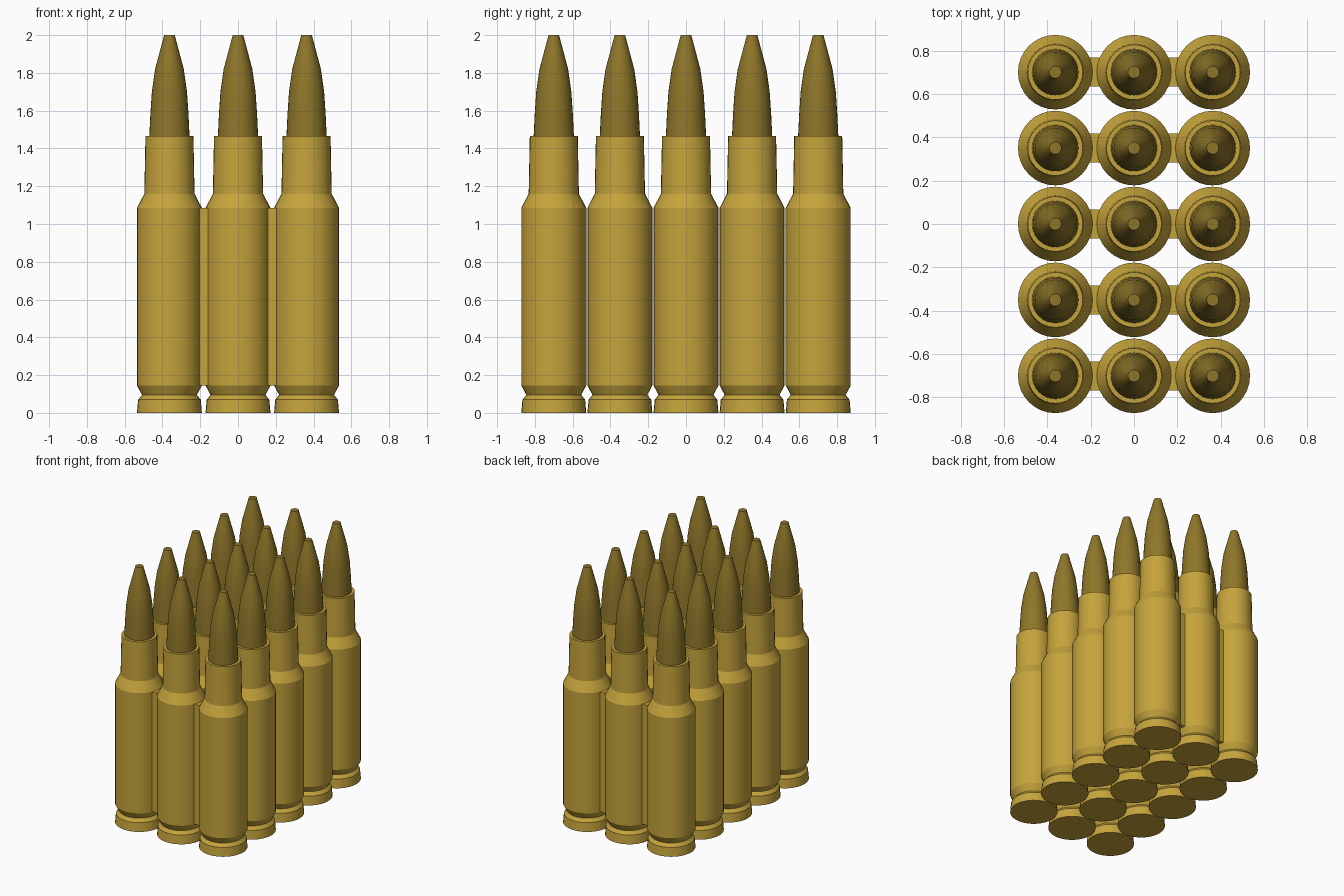
import bpy, bmesh, math

if "Cube" in bpy.data.objects:
    bpy.data.objects.remove(bpy.data.objects["Cube"])

SEGMENTS = 32
X_STEP, Y_STEP = 0.363, 0.35


def material(name, color):
    m = bpy.data.materials.new(name)
    m.diffuse_color = (*color, 1)
    m.use_nodes = True
    m.node_tree.nodes["Principled BSDF"].inputs["Base Color"].default_value = m.diffuse_color
    return m


brass = material("brass", (0.56, 0.37, 0.045))
dark_brass = material("dark brass", (0.27, 0.18, 0.022))

# (radius, height) profiles, bottom to top
CASE = [(0.172, 0), (0.166, 0.07), (0.145, 0.095), (0.172, 0.145), (0.172, 1.085),
        (0.133, 1.16), (0.127, 1.465)]
BULLET = [(0.107, 1.455), (0.101, 1.58), (0.093, 1.70), (0.076, 1.82),
          (0.052, 1.91), (0.028, 2.0)]


def lathe(name, profile, mat):
    """Closed solid of revolution around z."""
    bm = bmesh.new()
    rings = []
    for r, z in profile:
        rings.append([bm.verts.new((r * math.cos(math.tau * i / SEGMENTS),
                                    r * math.sin(math.tau * i / SEGMENTS), z))
                      for i in range(SEGMENTS)])
    for low, high in zip(rings, rings[1:]):
        for i in range(SEGMENTS):
            j = (i + 1) % SEGMENTS
            bm.faces.new((low[i], low[j], high[j], high[i]))
    bm.faces.new(rings[0][::-1])
    bm.faces.new(rings[-1])
    mesh = bpy.data.meshes.new(name)
    bm.to_mesh(mesh)
    bm.free()
    mesh.materials.append(mat)
    return mesh


def place(name, mesh, x, y, z=0):
    ob = bpy.data.objects.new(name, mesh)
    ob.location = (x, y, z)
    bpy.context.collection.objects.link(ob)
    return ob


def smooth(ob):
    bpy.ops.object.select_all(action='DESELECT')
    ob.select_set(True)
    bpy.context.view_layer.objects.active = ob
    bpy.ops.object.shade_smooth_by_angle(angle=math.radians(25))


case_mesh = lathe("case", CASE, brass)
bullet_mesh = lathe("bullet", BULLET, dark_brass)

# Connecting web block between neighbouring cases
bm = bmesh.new()
bmesh.ops.create_cube(bm, size=1)
bmesh.ops.scale(bm, vec=(0.12, 0.134, 0.938), verts=bm.verts)
web_mesh = bpy.data.meshes.new("web")
bm.to_mesh(web_mesh)
bm.free()
web_mesh.materials.append(brass)

# Grid of cartridges, three across and five deep
for row in range(-2, 3):
    y = row * Y_STEP
    for col in (-1, 0, 1):
        case = place("case", case_mesh, col * X_STEP, y)
        bullet = place("bullet", bullet_mesh, col * X_STEP, y)
    for side in (-0.5, 0.5):
        place("connecting_web", web_mesh, side * X_STEP, y, 0.615)

# Meshes are shared, so smoothing one of each is enough
smooth(case)
smooth(bullet)
